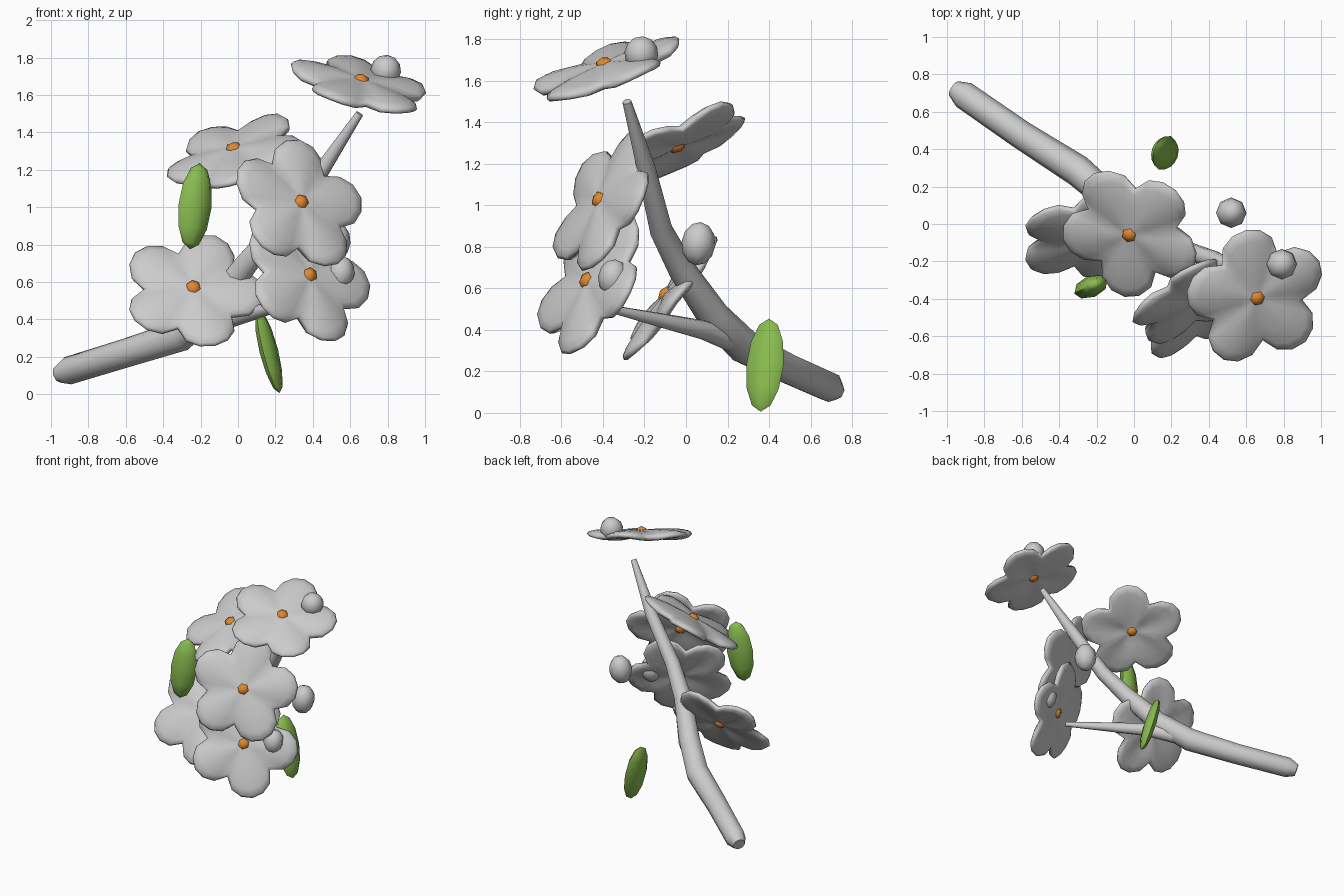
import bpy, bmesh, math
from mathutils import Vector, Matrix

if "Cube" in bpy.data.objects:
    bpy.data.objects.remove(bpy.data.objects["Cube"])

orange = bpy.data.materials.new("orange")
orange.diffuse_color = (0.75, 0.25, 0.03, 1)
orange.use_nodes = True
orange.node_tree.nodes["Principled BSDF"].inputs["Base Color"].default_value = orange.diffuse_color
green = bpy.data.materials.new("green")
green.diffuse_color = (0.25, 0.5, 0.08, 1)
green.use_nodes = True
green.node_tree.nodes["Principled BSDF"].inputs["Base Color"].default_value = green.diffuse_color


def finish(bm, name, mat=None, angle=50):
    bmesh.ops.recalc_face_normals(bm, faces=bm.faces)
    me = bpy.data.meshes.new(name)
    bm.to_mesh(me)
    bm.free()
    ob = bpy.data.objects.new(name, me)
    bpy.context.collection.objects.link(ob)
    if mat:
        me.materials.append(mat)
    bpy.ops.object.select_all(action='DESELECT')
    ob.select_set(True)
    bpy.context.view_layer.objects.active = ob
    bpy.ops.object.shade_smooth_by_angle(angle=math.radians(angle))
    return ob


def frame(center, normal, direction, turn=0):
    """Matrix with z along normal and x along the direction, turned about z."""
    z = Vector(normal).normalized()
    d = Vector(direction)
    x = (d - z * d.dot(z)).normalized()
    m = Matrix((x, z.cross(x), z)).transposed().to_4x4()
    m.translation = Vector(center)
    return m @ Matrix.Rotation(math.radians(turn), 4, 'Z')


def ellipsoid(name, m, size, segs, rings, mat=None):
    bm = bmesh.new()
    bmesh.ops.create_uvsphere(bm, u_segments=segs, v_segments=rings, radius=1,
                              matrix=m @ Matrix.Diagonal((*size, 1)))
    return finish(bm, name, mat)


def bridge(bm, a, b):
    for k in range(len(a)):
        j = (k + 1) % len(a)
        bm.faces.new((a[k], a[j], b[j], b[k]))


def tube(name, pts, sides=8):
    """Tapered limb through (x, y, z, radius) points."""
    bm = bmesh.new()
    ps = [Vector(p[:3]) for p in pts]
    rings = []
    for i, p in enumerate(ps):
        m = frame(p, ps[min(i + 1, len(ps) - 1)] - ps[max(i - 1, 0)], (0.6, 0.8, 0.1))
        angles = [2 * math.pi * k / sides for k in range(sides)]
        rings.append([bm.verts.new(m @ (Vector((math.cos(a), math.sin(a), 0)) * pts[i][3]))
                      for a in angles])
    for a, b in zip(rings, rings[1:]):
        bridge(bm, a, b)
    bm.faces.new(rings[0])
    bm.faces.new(rings[-1])
    return finish(bm, name)


def flower(i, center, normal, direction, turn):
    """Five merged petals as a thick rounded disc, with a core through the middle."""
    m = frame(center, normal, direction, turn)
    n = 30
    bm = bmesh.new()

    def ring(f, h):
        out = []
        for k in range(n):
            a = 2 * math.pi * k / n
            r = f * (0.26 + f * 0.127 * abs(math.cos(2.5 * a)) ** 0.75)
            z = 0.012 * f * math.cos(5 * a) - 0.014 * f + h
            out.append(bm.verts.new(m @ Vector((r * math.cos(a), r * math.sin(a), z))))
        return out

    rim = ring(1, 0)
    for side in (1, -1):
        prev = rim
        for f, h in ((0.975, 0.016), (0.88, 0.026), (0.65, 0.032), (0.35, 0.03)):
            cur = ring(f, side * h)
            bridge(bm, prev, cur)
            prev = cur
        mid = bm.verts.new(m @ Vector((0, 0, side * 0.024)))
        for k in range(n):
            bm.faces.new((prev[k], prev[(k + 1) % n], mid))
    finish(bm, f"flower_{i}", angle=120)
    ellipsoid(f"flower_core_{i}", m, (0.05, 0.05, 0.05), 6, 4, orange)


# Branches
tube("main_branch", [(-0.965, 0.725, 0.105, 0.045), (-0.91, 0.69, 0.125, 0.075),
                     (-0.6, 0.475, 0.22, 0.077), (-0.3, 0.285, 0.315, 0.085),
                     (-0.12, 0.13, 0.47, 0.078), (0.04, -0.02, 0.69, 0.066),
                     (0.2, -0.12, 0.88, 0.056), (0.43, -0.19, 1.17, 0.046),
                     (0.65, -0.285, 1.5, 0.022)])
tube("side_branch", [(-0.3, 0.27, 0.33, 0.06), (-0.05, 0.08, 0.4, 0.048),
                     (0.14, -0.14, 0.45, 0.034), (0.34, -0.38, 0.505, 0.018)])

# Flowers: centre, facing direction, first petal direction, turn in degrees
flowers = [((-0.24, -0.085, 0.56), (0.1, -1, 0.75), (0.09, 0.23, 0.28), -4),
           ((-0.02, -0.05, 1.3), (-0.33, -0.5, 1), (0.28, 0.27, 0.2), 0),
           ((0.33, -0.405, 1.02), (0.55, -1, 0.53), (0.06, 0.21, 0.33), 10),
           ((0.375, -0.465, 0.63), (0.65, -1, 0.55), (0.31, 0.2, -0.02), -5),
           ((0.655, -0.39, 1.665), (0.25, -0.35, 1), (-0.06, 0.36, 0.12), 0)]
for i, spec in enumerate(flowers, 1):
    flower(i, *spec)

# Buds
for i, (c, r, h) in enumerate([((0.79, -0.215, 1.73), 0.082, 0.085),
                               ((0.52, 0.06, 0.815), 0.082, 0.105),
                               ((0.55, -0.35, 0.65), 0.074, 0.09)], 1):
    ellipsoid(f"bud_{i}", frame(c, (0.1, 0.1, 1), (1, 0, 0)), (r, r, h), 8, 6)

# Leaves: centre, long axis, width direction, half thickness
for i, (c, axis, width, t) in enumerate(
        [((-0.23, -0.335, 1.005), (0.05, 0.03, 0.45), (1, 0.4, 0), 0.058),
         ((0.165, 0.38, 0.23), (-0.11, 0.04, 0.44), (0.35, 1, 0), 0.042)], 1):
    ellipsoid(f"leaf_{i}", frame(c, axis, width), (0.095, t, 0.232), 8, 6, green)
